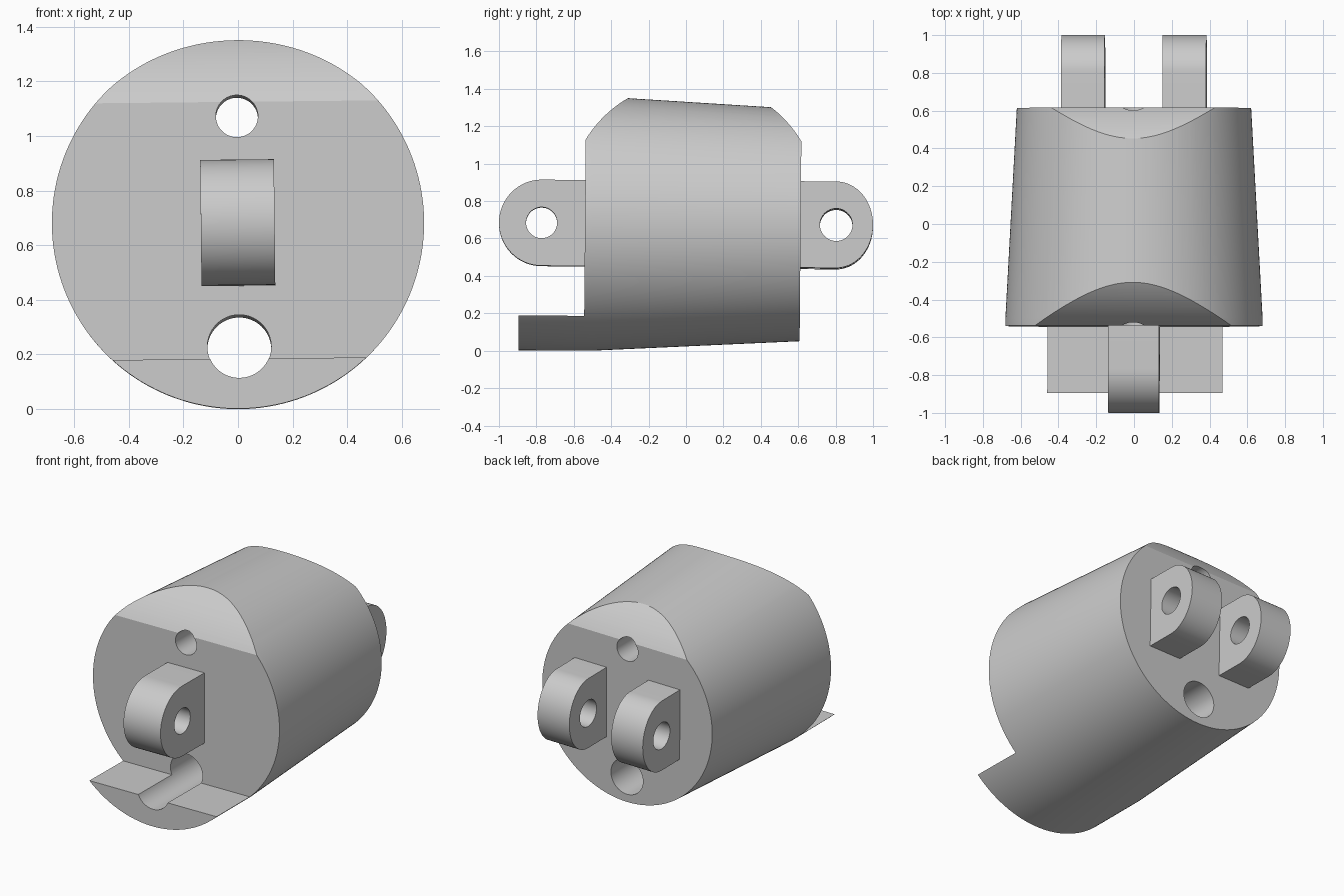
import bpy, bmesh, math
from mathutils import Matrix, Vector

if "Cube" in bpy.data.objects:
    bpy.data.objects.remove(bpy.data.objects["Cube"])

MID = 0.682          # height of the body axis
FRONT, BACK, LIP = -0.54, 0.613, -0.89

grey = bpy.data.materials.new("light grey")
grey.use_nodes = True
grey.diffuse_color = (0.6, 0.6, 0.6, 1)
grey.node_tree.nodes["Principled BSDF"].inputs["Base Color"].default_value = (0.6, 0.6, 0.6, 1)


def make(name, bm):
    bmesh.ops.recalc_face_normals(bm, faces=bm.faces)
    mesh = bpy.data.meshes.new(name)
    bm.to_mesh(mesh)
    bm.free()
    mesh.materials.append(grey)
    obj = bpy.data.objects.new(name, mesh)
    bpy.context.collection.objects.link(obj)
    return obj


def extrude(name, profile, x0, x1):
    """Side outline of (y, z) points pulled along x."""
    bm = bmesh.new()
    face = bm.faces.new([bm.verts.new((x0, y, z)) for y, z in profile])
    new = bmesh.ops.extrude_face_region(bm, geom=[face])["geom"]
    bmesh.ops.translate(bm, vec=(x1 - x0, 0, 0),
                        verts=[g for g in new if isinstance(g, bmesh.types.BMVert)])
    return make(name, bm)


def lathe(name, rings, z, segments=64):
    """Solid turned about the y direction from (y, radius) rings."""
    bm = bmesh.new()
    loops = []
    for y, r in rings:
        angles = [math.tau * i / segments for i in range(segments)]
        loops.append([bm.verts.new((r * math.cos(a), y, z + r * math.sin(a))) for a in angles])
    for a, b in zip(loops, loops[1:]):
        for i in range(segments):
            j = (i + 1) % segments
            bm.faces.new((a[i], a[j], b[j], b[i]))
    bm.faces.new(loops[0])
    bm.faces.new(loops[-1])
    return make(name, bm)


def cut(obj, cutter, operation="DIFFERENCE"):
    mod = obj.modifiers.new("cut", "BOOLEAN")
    mod.operation, mod.solver, mod.object = operation, "EXACT", cutter
    bpy.context.view_layer.objects.active = obj
    bpy.ops.object.modifier_apply(modifier=mod.name)
    bpy.data.objects.remove(cutter)


def arc(cy, cz, ry, rz, start, end, steps=32):
    angles = [math.radians(start + (end - start) * i / steps) for i in range(steps + 1)]
    return [(cy + ry * math.cos(a), cz + rz * math.sin(a)) for a in angles]


# Tapered body, trimmed to a side outline with a rounded top and a lower lip
body = lathe("body", [(LIP - 0.1, 0.683), (-0.5, 0.681), (0.75, 0.613)], MID, 160)
R, CY, CZ = 0.672, (FRONT + BACK) / 2, 0.78
edge = math.degrees(math.acos((BACK - CY) / R))
outline = [(LIP, -0.3), (BACK, -0.3)]
outline += arc(CY, CZ, R, R, edge, 180 - edge, 64)
outline += [(FRONT, 0.182), (LIP, 0.182)]
cut(body, extrude("outline_cutter", outline, -1, 1), "INTERSECT")

# Lengthwise bores; the lower one leaves a groove in the lip
for z, r in ((1.073, 0.077), (0.229, 0.117)):
    cut(body, lathe("bore_cutter", [(-1.2, r), (1.2, r)], z))


# Rounded mounting lugs with a cross hole
def lug(name, x0, x1, cy, ry, rz, hole, side):
    root = (FRONT if side < 0 else BACK) - side * 0.03
    shape = [(root, MID - rz)] + arc(cy, MID, side * ry, rz, -90, 90) + [(root, MID + rz)]
    obj = extrude(name, shape, x0, x1)
    cut(obj, extrude("hole_cutter", arc(cy, MID, hole, hole, 0, 352.5, 47), x0 - 0.1, x1 + 0.1))
    return obj


parts = [
    body,
    lug("front_lug", -0.136, 0.134, -0.772, 0.228, 0.23, 0.083, -1),
    lug("back_lug_left", 0.152, 0.384, 0.803, 0.197, 0.231, 0.087, 1),
    lug("back_lug_right", -0.384, -0.154, 0.803, 0.197, 0.231, 0.087, 1),
]

# Slight lean of the whole piece, then shading
pivot = Matrix.Translation(Vector((0, 0, MID)))
lean = (pivot @ Matrix.Rotation(math.radians(-0.5), 4, "X")
        @ Matrix.Rotation(math.radians(-0.6), 4, "Y") @ pivot.inverted())
for obj in parts:
    obj.data.transform(lean)
lowest = min(v.co.z for obj in parts for v in obj.data.vertices)
for obj in parts:
    obj.data.transform(Matrix.Translation((0, 0, -lowest)))
    obj.select_set(True)
    bpy.context.view_layer.objects.active = obj
bpy.ops.object.shade_smooth_by_angle(angle=math.radians(25))
